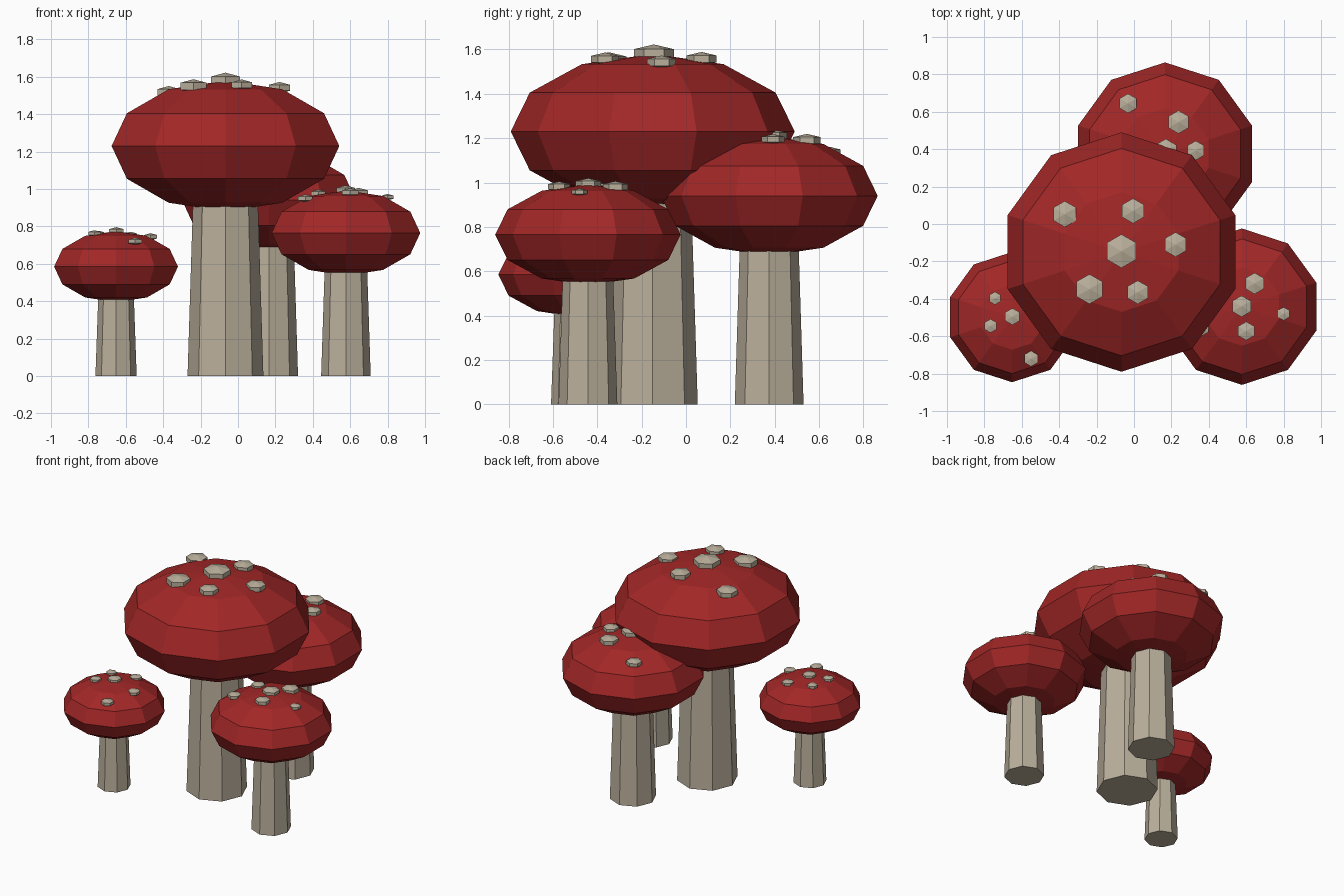
import bpy
import bmesh
from mathutils import Matrix
from math import sqrt

cube = bpy.data.objects.get("Cube")
if cube:
    bpy.data.objects.remove(cube, do_unlink=True)


def make_material(name, color):
    mat = bpy.data.materials.new(name)
    mat.use_nodes = True
    mat.diffuse_color = (*color, 1)
    bsdf = next(n for n in mat.node_tree.nodes if n.type == "BSDF_PRINCIPLED")
    bsdf.inputs["Base Color"].default_value = (*color, 1)
    return mat


RED = make_material("cap red", (0.36, 0.02, 0.02))
CREAM = make_material("stem cream", (0.49, 0.43, 0.33))


def add_object(name, bm, mat):
    mesh = bpy.data.meshes.new(name)
    bm.to_mesh(mesh)
    bm.free()
    mesh.materials.append(mat)
    obj = bpy.data.objects.new(name, mesh)
    bpy.context.collection.objects.link(obj)
    return obj


def add_ball(bm, segments, rings, center, radius, height):
    # Flattened low-poly sphere
    matrix = Matrix.Translation(center) @ Matrix.Diagonal((radius, radius, height, 1))
    bmesh.ops.create_uvsphere(bm, u_segments=segments, v_segments=rings,
                              radius=1, matrix=matrix)


def mushroom(name, x, y, z, radius, height, spots):
    # Tapered eight-sided stem, reaching into the cap
    bm = bmesh.new()
    foot = radius * 0.317
    bmesh.ops.create_cone(bm, cap_ends=True, segments=8, radius1=foot,
                          radius2=foot * 0.81, depth=z,
                          matrix=Matrix.Translation((x, y, z / 2)))
    add_object(name + "_stem", bm, CREAM)

    # Ten-sided cap
    bm = bmesh.new()
    add_ball(bm, 10, 6, (x, y, z), radius, height)
    add_object(name + "_cap", bm, RED)

    # Hexagonal spots resting on the cap's curve
    bm = bmesh.new()
    for sx, sy, size in spots:
        reach = ((sx - x) ** 2 + (sy - y) ** 2) / radius ** 2
        top = z + height * sqrt(1 - reach)
        add_ball(bm, 6, 3, (sx, sy, top), size / 0.866, size * 0.47)
    add_object(name + "_spots", bm, CREAM)


mushroom("large_mushroom", -0.067, -0.15, 1.23, 0.64, 0.35, [
    (-0.067, -0.145, 0.09), (-0.37, 0.053, 0.07), (-0.005, 0.07, 0.067),
    (0.222, -0.11, 0.066), (-0.238, -0.348, 0.08), (0.02, -0.365, 0.063)])

mushroom("back_mushroom", 0.166, 0.375, 0.94, 0.489, 0.27, [
    (0.17, 0.39, 0.065), (-0.032, 0.645, 0.052),
    (0.238, 0.545, 0.062), (0.33, 0.393, 0.052)])

mushroom("left_mushroom", 0.577, -0.442, 0.765, 0.418, 0.228, [
    (0.575, -0.44, 0.057), (0.645, -0.318, 0.057), (0.8, -0.48, 0.036),
    (0.6, -0.572, 0.05), (0.36, -0.555, 0.045), (0.43, -0.38, 0.045)])

mushroom("small_mushroom", -0.652, -0.498, 0.585, 0.348, 0.19, [
    (-0.65, -0.495, 0.045), (-0.743, -0.397, 0.035), (-0.767, -0.545, 0.037),
    (-0.55, -0.72, 0.042), (-0.467, -0.53, 0.04), (-0.575, -0.355, 0.04)])
